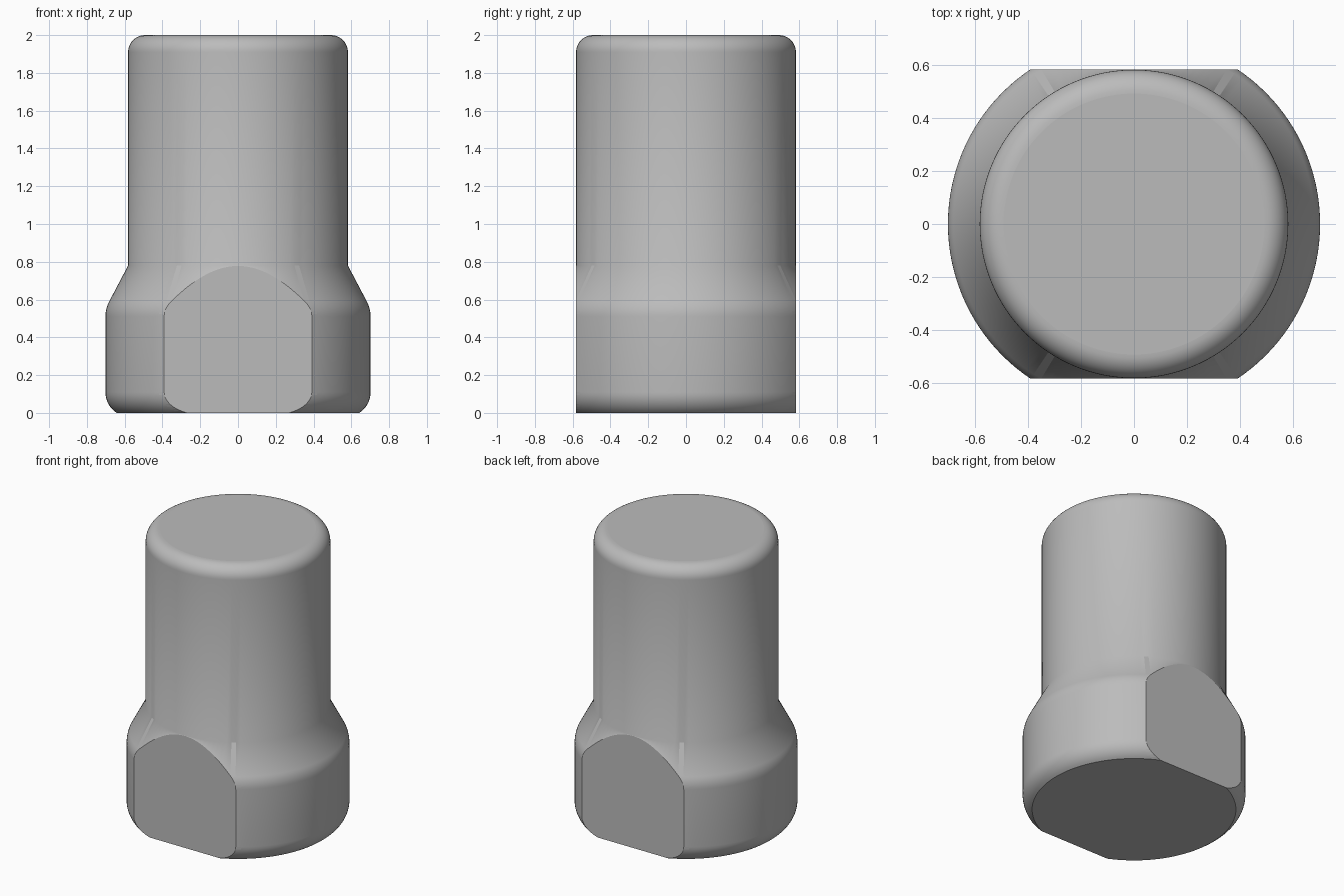
import bpy, bmesh, math
from mathutils import Vector

if "Cube" in bpy.data.objects:
    bpy.data.objects.remove(bpy.data.objects["Cube"])

SEGMENTS = 128
BODY_R, COLLAR_R, FLAT_Y = 0.582, 0.702, 0.583


def arc(cx, cz, r, start, end, steps):
    """Points on a circular arc in the radius/height plane, angles in degrees."""
    angles = [math.radians(start + (end - start) * i / steps) for i in range(steps + 1)]
    return [(cx + r * math.cos(a), cz + r * math.sin(a)) for a in angles]


# Half profile: rounded foot, collar, sloping shoulder, shank, rounded top
profile = arc(COLLAR_R - 0.131, 0.11, 0.131, -57.1, 0, 8)
profile += arc(COLLAR_R - 0.17, 0.51, 0.17, 0, 28, 6)
profile += [(BODY_R, 0.78)]
profile += arc(BODY_R - 0.09, 1.91, 0.09, 0, 90, 10)

# Revolve the profile and cap both ends
bm = bmesh.new()
rings = []
for r, z in profile:
    rings.append([bm.verts.new((r * math.cos(t), r * math.sin(t), z))
                  for t in (2 * math.pi * i / SEGMENTS for i in range(SEGMENTS))])
for low, high in zip(rings, rings[1:]):
    for i in range(SEGMENTS):
        j = (i + 1) % SEGMENTS
        bm.faces.new((low[i], low[j], high[j], high[i]))
bm.faces.new(rings[0][::-1])
bm.faces.new(rings[-1])

# Wrench flats on the front and back of the collar
for side in (-1, 1):
    cut = bmesh.ops.bisect_plane(
        bm, geom=bm.verts[:] + bm.edges[:] + bm.faces[:], dist=1e-5,
        plane_co=Vector((0, side * FLAT_Y, 0)), plane_no=Vector((0, side, 0)),
        clear_outer=True)
    rim = [e for e in cut["geom_cut"] if isinstance(e, bmesh.types.BMEdge)]
    bmesh.ops.contextual_create(bm, geom=rim)
bmesh.ops.recalc_face_normals(bm, faces=bm.faces[:])

mesh = bpy.data.meshes.new("flanged_plug")
bm.to_mesh(mesh)
bm.free()
plug = bpy.data.objects.new("flanged_plug", mesh)
bpy.context.collection.objects.link(plug)

# Plain grey metal
grey = bpy.data.materials.new("plain_grey")
grey.diffuse_color = (0.5, 0.5, 0.5, 1)
grey.use_nodes = True
grey.node_tree.nodes["Principled BSDF"].inputs["Base Color"].default_value = grey.diffuse_color
mesh.materials.append(grey)

# Smooth curved walls, crisp flats and end edges
bpy.context.view_layer.objects.active = plug
plug.select_set(True)
bpy.ops.object.shade_smooth_by_angle(angle=math.radians(30))
# Keep every large planar face flat
for face in mesh.polygons:
    if len(face.vertices) > 4:
        face.use_smooth = False
